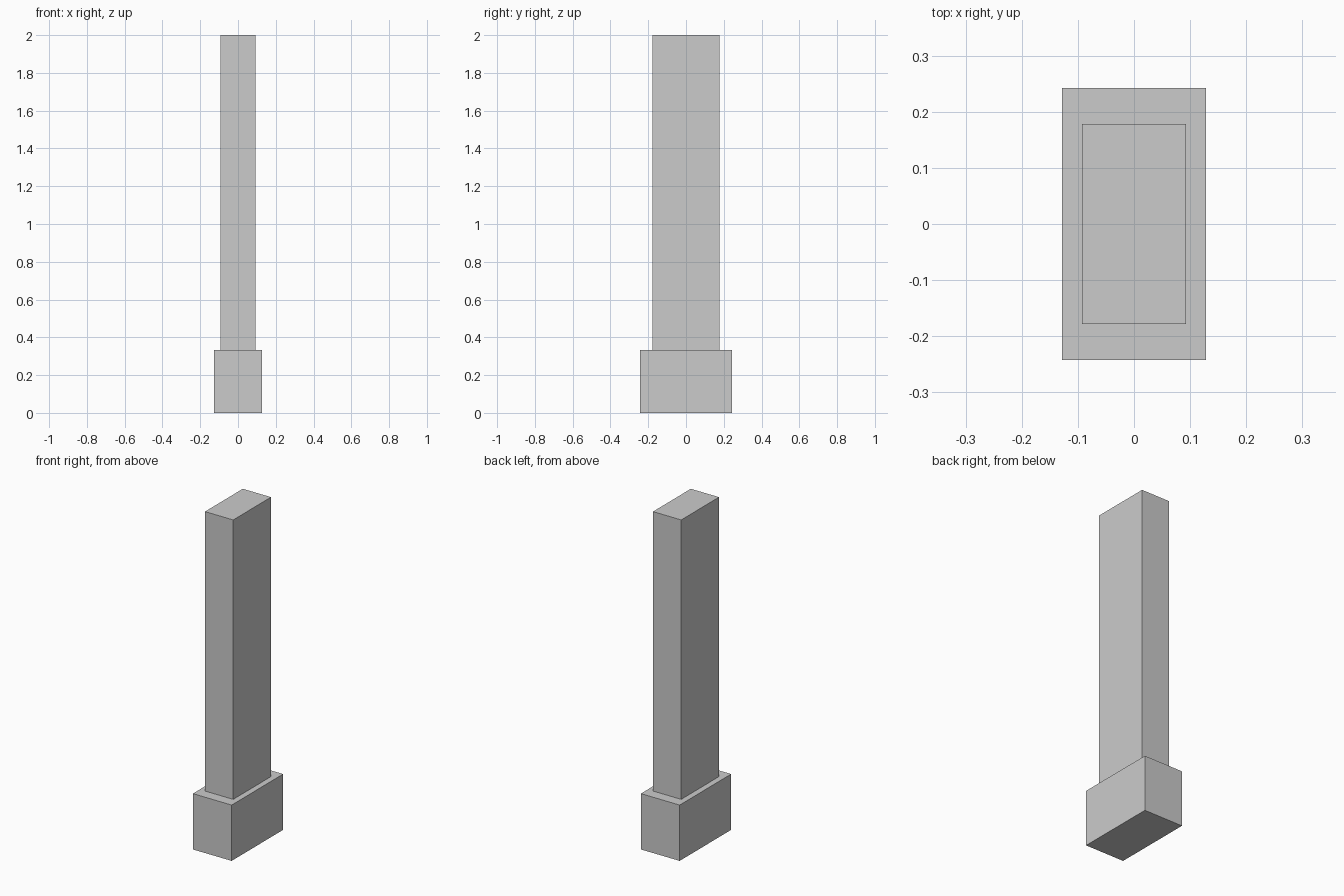
import bpy

if "Cube" in bpy.data.objects:
    bpy.data.objects.remove(bpy.data.objects["Cube"])


def box(name, width, depth, z0, z1):
    """Axis-aligned box centred on x and y, spanning z0 to z1."""
    bpy.ops.mesh.primitive_cube_add(size=1, location=(0, 0, (z0 + z1) / 2))
    obj = bpy.context.object
    obj.name = name
    obj.scale = (width, depth, z1 - z0)
    bpy.ops.object.transform_apply(location=False, rotation=False, scale=True)
    return obj


BASE_TOP = 0.333

# Wide plinth block
box("plinth", 0.256, 0.485, 0, BASE_TOP)

# Tall rectangular shaft standing on the plinth
box("shaft", 0.186, 0.356, BASE_TOP, 2.0)
